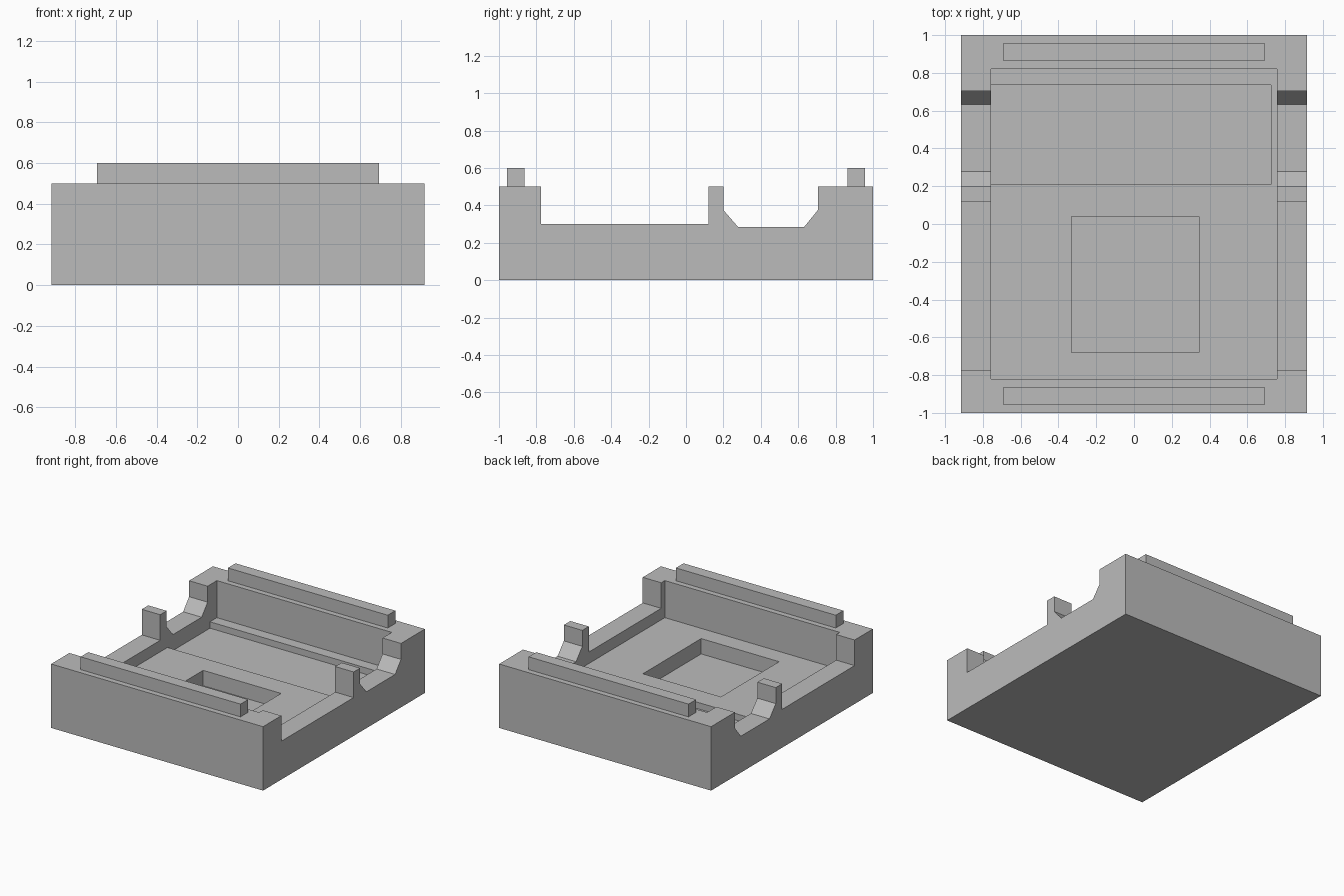
import bpy
import bmesh

old = bpy.data.objects.get("Cube")
if old:
    bpy.data.objects.remove(old, do_unlink=True)

# Single plain grey material
grey = bpy.data.materials.new("plain grey")
grey.use_nodes = True
colour = (0.5, 0.5, 0.5, 1)
grey.diffuse_color = colour
grey.node_tree.nodes["Principled BSDF"].inputs["Base Color"].default_value = colour


def extrude_profile(name, points, x0, x1):
    """Extrude a closed (y, z) outline along x."""
    bm = bmesh.new()
    face = bm.faces.new([bm.verts.new((x0, y, z)) for y, z in points])
    result = bmesh.ops.extrude_face_region(bm, geom=[face])
    verts = [v for v in result["geom"] if isinstance(v, bmesh.types.BMVert)]
    bmesh.ops.translate(bm, vec=(x1 - x0, 0, 0), verts=verts)
    bmesh.ops.recalc_face_normals(bm, faces=bm.faces)
    mesh = bpy.data.meshes.new(name)
    bm.to_mesh(mesh)
    bm.free()
    mesh.materials.append(grey)
    obj = bpy.data.objects.new(name, mesh)
    bpy.context.collection.objects.link(obj)
    return obj


def box(name, x0, x1, y0, y1, z0, z1):
    return extrude_profile(name, [(y0, z0), (y1, z0), (y1, z1), (y0, z1)], x0, x1)


def cut(target, cutter):
    """Subtract the cutter, bake the result and discard the cutter."""
    cutter.hide_render = True
    mod = target.modifiers.new("cut", "BOOLEAN")
    mod.operation = "DIFFERENCE"
    mod.solver = "EXACT"
    mod.object = cutter
    graph = bpy.context.evaluated_depsgraph_get()
    mesh = bpy.data.meshes.new_from_object(target.evaluated_get(graph))
    target.modifiers.clear()
    target.data = mesh
    bpy.data.objects.remove(cutter, do_unlink=True)


# Tray body: side outline with the long notch, the post and the bevelled notch
outline = [(-1, 0), (1, 0), (1, 0.5), (0.705, 0.5), (0.705, 0.375),
           (0.632, 0.285), (0.278, 0.285), (0.2, 0.375), (0.2, 0.5),
           (0.12, 0.5), (0.12, 0.3), (-0.775, 0.3), (-0.775, 0.5), (-1, 0.5)]
body = extrude_profile("tray_body", outline, -0.917, 0.917)

# Main cavity, shallow rear recess and deep square pocket
cut(body, box("cavity_cutter", -0.757, 0.757, -0.82, 0.82, 0.21, 0.8))
cut(body, box("recess_cutter", -0.757, 0.725, 0.21, 0.735, 0.16, 0.4))
cut(body, box("pocket_cutter", -0.33, 0.345, -0.68, 0.04, 0.09, 0.4))

# Locating ribs on the front and back walls
for name, y in (("front_rib", -0.91), ("back_rib", 0.91)):
    box(name, -0.692, 0.692, y - 0.047, y + 0.047, 0.5, 0.6)
